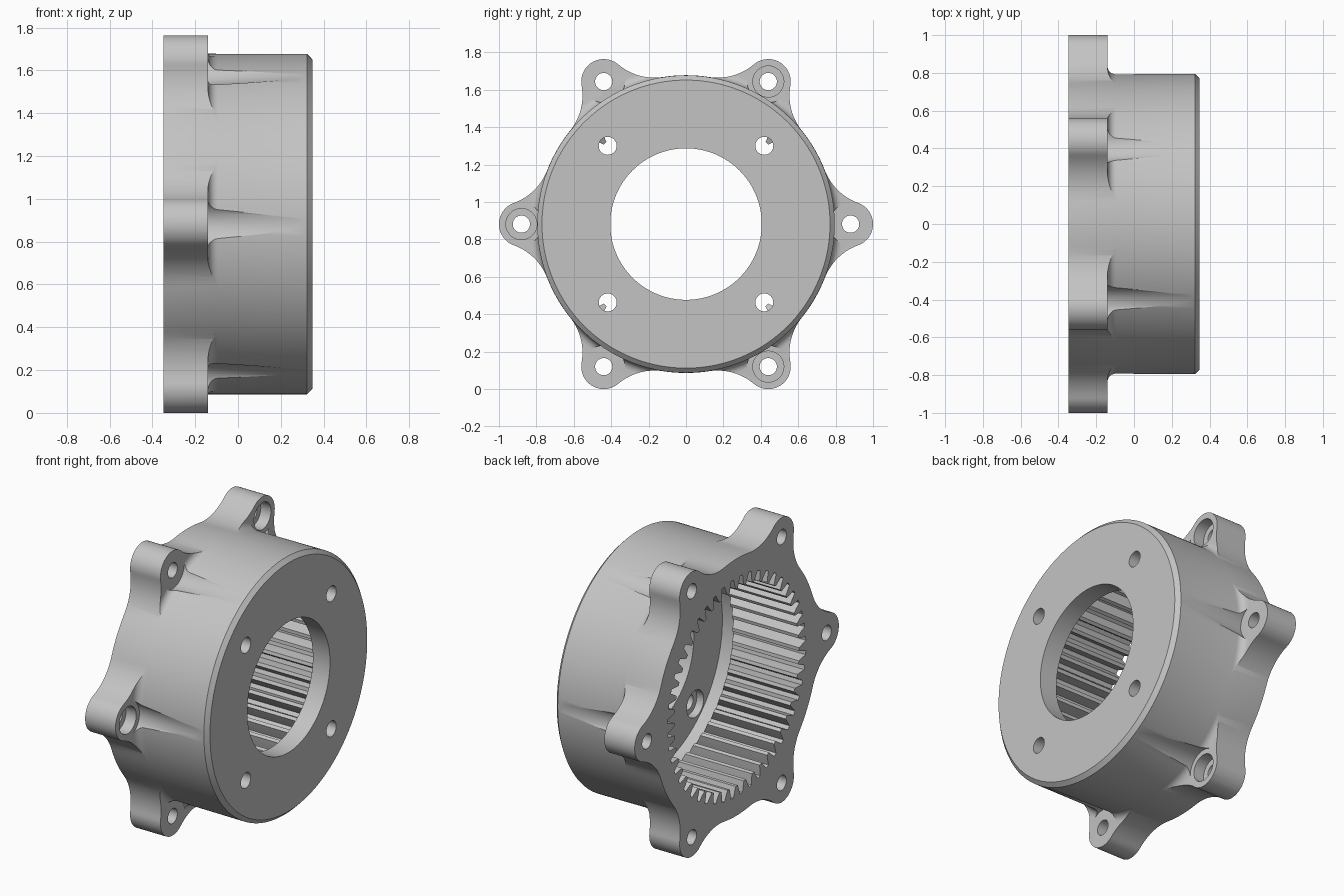
import bpy, bmesh
from math import sin, cos, pi, acos, atan2, sqrt, tau, radians

cube = bpy.data.objects.get("Cube")
if cube:
    bpy.data.objects.remove(cube, do_unlink=True)

ZC = 0.882                      # height of the ring axis
BACK, STEP, FRONT = -0.348, -0.14, 0.347
BODY_R, LUG_R, LUG_D, BLEND_R = 0.795, 0.12, 0.88, 0.30

steel = bpy.data.materials.new("grey_metal")
steel.use_nodes = True
steel.diffuse_color = (0.55, 0.55, 0.55, 1)
steel.node_tree.nodes["Principled BSDF"].inputs["Base Color"].default_value = (0.55, 0.55, 0.55, 1)


def loft(name, sections):
    """Closed solid through (x, outline) sections; outlines are (y, z) about the axis."""
    bm = bmesh.new()
    rings = [[bm.verts.new((x, y, z + ZC)) for y, z in pts] for x, pts in sections]
    n = len(rings[0])
    for a, b in zip(rings, rings[1:]):
        for i in range(n):
            j = (i + 1) % n
            bm.faces.new((a[i], a[j], b[j], b[i]))
    bm.faces.new(rings[0])
    bm.faces.new(rings[-1])
    bmesh.ops.recalc_face_normals(bm, faces=bm.faces)
    mesh = bpy.data.meshes.new(name)
    bm.to_mesh(mesh)
    bm.free()
    mesh.materials.append(steel)
    obj = bpy.data.objects.new(name, mesh)
    bpy.context.collection.objects.link(obj)
    return obj


def circle(r, centre=(0, 0), segs=128):
    return [(centre[0] + r * cos(tau * i / segs), centre[1] + r * sin(tau * i / segs))
            for i in range(segs)]


def turned(name, profile, centre=(0, 0), segs=128):
    return loft(name, [(x, circle(r, centre, segs)) for x, r in profile])


def polar(r, deg):
    return r * cos(radians(deg)), r * sin(radians(deg))


def combine(target, tool, operation="DIFFERENCE"):
    tool.hide_render = True
    mod = target.modifiers.new("cut", "BOOLEAN")
    mod.operation, mod.solver, mod.object = operation, "EXACT", tool
    bpy.context.view_layer.objects.active = target
    bpy.ops.object.modifier_apply(modifier=mod.name)
    bpy.data.objects.remove(tool, do_unlink=True)


def arc(cx, cy, r, a0, a1, n):
    return [(cx + r * cos(a0 + (a1 - a0) * i / n), cy + r * sin(a0 + (a1 - a0) * i / n))
            for i in range(n + 1)]


def lug_outline():
    """Round body with six lugs joined by tangent concave blends."""
    base = BODY_R + 0.001
    d0, d1 = base + BLEND_R, LUG_R + BLEND_R
    t = acos((d0 ** 2 + LUG_D ** 2 - d1 ** 2) / (2 * d0 * LUG_D))
    fx, fy = d0 * cos(t), d0 * sin(t)
    a = atan2(fy, fx - LUG_D)
    upper = arc(LUG_D, 0, LUG_R, 0, a, 12)
    upper += arc(fx, fy, BLEND_R, a - pi, t - pi, 12)[1:]
    upper += arc(0, 0, base, t, pi / 6, 4)[1:]
    half = [(x, -y) for x, y in reversed(upper[1:])]
    sector = half[1:] + upper
    pts = []
    for k in range(6):
        c, s = cos(k * pi / 3), sin(k * pi / 3)
        pts += [(x * c - y * s, x * s + y * c) for x, y in sector]
    return pts


def gear_outline(teeth=48, tip=0.612, root=0.677):
    mid = (tip + root) / 2
    shape = [(-.13, tip), (.13, tip), (.26, mid), (.36, root), (.64, root), (.74, mid)]
    return [polar(r, (k + f) * 360 / teeth) for k in range(teeth) for f, r in shape]


# Turned blank: flange disc, fillet, drum and front chamfer
fillet = 0.045
blank = [(BACK, 1.1), (STEP, 1.1)]
blank += [(STEP + fillet * (1 - cos(i * pi / 12)), BODY_R + fillet * (1 - sin(i * pi / 12)))
          for i in range(7)]
blank += [(FRONT - 0.024, BODY_R), (FRONT, BODY_R - 0.025)]
housing = turned("ring_gear_housing", blank, segs=180)

# Trim the flange to its lugged outline
outline = lug_outline()
combine(housing, loft("flange_trim", [(BACK - 0.1, outline), (FRONT + 0.1, outline)]), "INTERSECT")

# Internal teeth, then the smooth relief behind them, then the front bore
gear = gear_outline()
combine(housing, loft("tooth_cutter", [(BACK - 0.05, gear), (0.17, gear)]))
combine(housing, turned("relief_cutter", [(0.10, 0.595), (0.15, 0.685), (0.23, 0.685)]))
combine(housing, turned("bore_cutter", [(0.12, 0.405), (FRONT + 0.1, 0.405)]))

# Front plate holes, counterbored from inside
for k in range(4):
    c = polar(0.592, 45 + 90 * k)
    combine(housing, turned("plate_hole", [(0.2, 0.083), (0.277, 0.083), (0.277, 0.048),
                                           (FRONT + 0.1, 0.048)], c, 40))

# Lug holes, tapered clearance grooves, and counterbores on alternate lugs
for k in range(6):
    c = polar(LUG_D, 60 * k)
    combine(housing, turned("clearance_groove", [(STEP + 0.0005, 0.114), (0.32, 0.084),
                                                 (0.4, 0.08)], c, 64))
    hole = [(BACK - 0.1, 0.046), (0.0, 0.046)]
    if k % 2:
        hole = [(BACK - 0.1, 0.046), (STEP - 0.07, 0.046), (STEP - 0.07, 0.083), (0.0, 0.083)]
    combine(housing, turned("lug_hole", hole, c, 40))

bpy.ops.object.select_all(action="DESELECT")
housing.select_set(True)
bpy.context.view_layer.objects.active = housing
bpy.ops.object.shade_smooth_by_angle(angle=radians(25))
